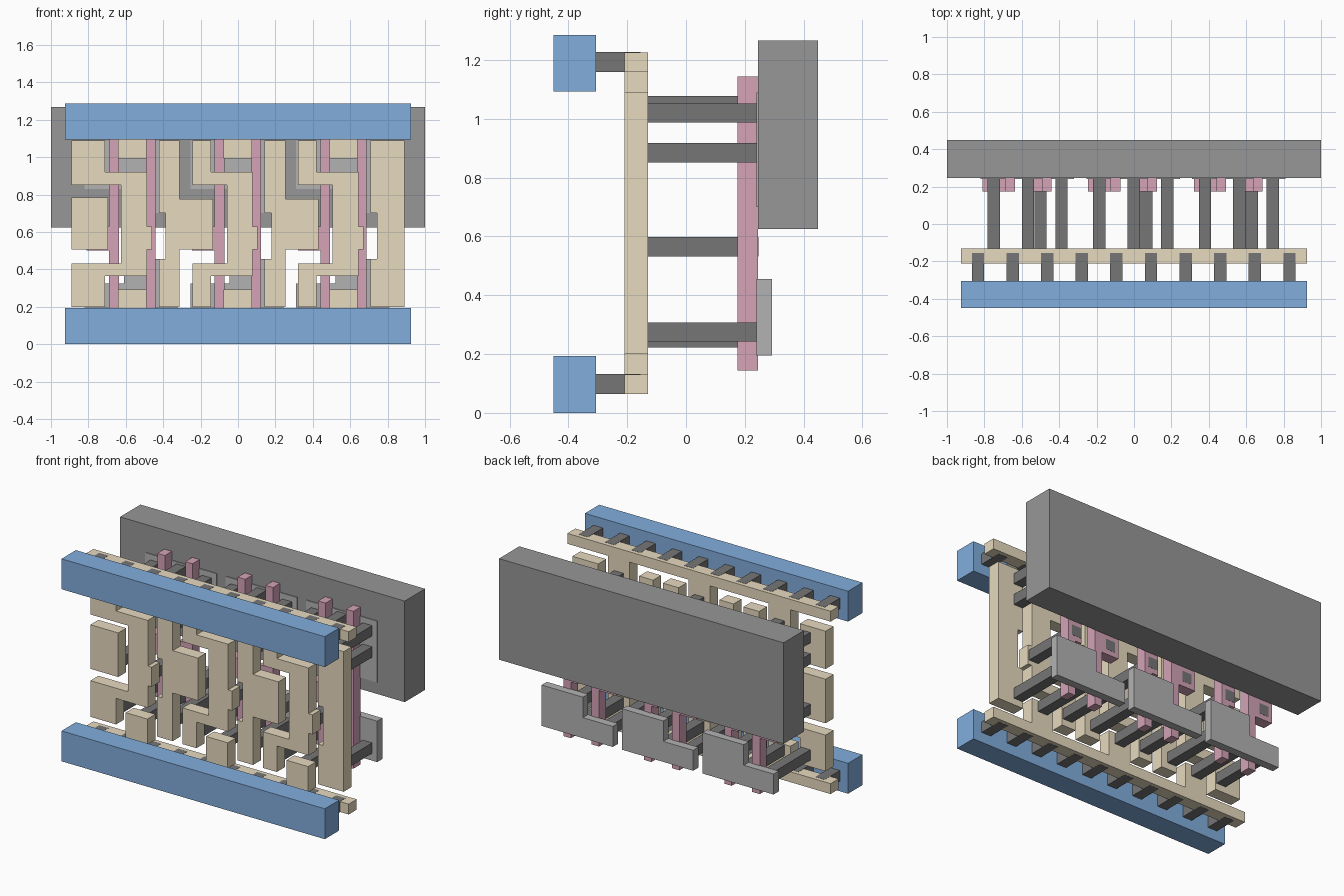
import bpy, bmesh

if "Cube" in bpy.data.objects:
    bpy.data.objects.remove(bpy.data.objects["Cube"])


def material(name, rgb):
    m = bpy.data.materials.new(name)
    m.diffuse_color = (*rgb, 1)
    m.use_nodes = True
    m.node_tree.nodes["Principled BSDF"].inputs["Base Color"].default_value = m.diffuse_color
    return m


BLUE = material("blue_metal", (0.22, 0.42, 0.72))
TAN = material("tan_metal", (0.80, 0.70, 0.52))
PINK = material("pink_gate", (0.66, 0.37, 0.47))
DARK = material("dark_contact", (0.18, 0.18, 0.18))
WELL = material("well_grey", (0.31, 0.31, 0.31))
LIGHT = material("light_grey", (0.45, 0.45, 0.45))


def plate(name, outline, y0, y1, mat):
    """Extrude a flat x-z outline from y0 to y1."""
    bm = bmesh.new()
    face = bm.faces.new([bm.verts.new((x, y0, z)) for x, z in outline])
    ext = bmesh.ops.extrude_face_region(bm, geom=[face])
    verts = [v for v in ext["geom"] if isinstance(v, bmesh.types.BMVert)]
    bmesh.ops.translate(bm, verts=verts, vec=(0, y1 - y0, 0))
    bmesh.ops.recalc_face_normals(bm, faces=bm.faces)
    me = bpy.data.meshes.new(name)
    bm.to_mesh(me)
    bm.free()
    me.materials.append(mat)
    ob = bpy.data.objects.new(name, me)
    bpy.context.collection.objects.link(ob)
    return ob


def box(name, x0, x1, y0, y1, z0, z1, mat):
    return plate(name, [(x0, z0), (x1, z0), (x1, z1), (x0, z1)], y0, y1, mat)


def shift(pts, d):
    return [(x + d, z) for x, z in pts]


M0, M1 = -0.21, -0.13      # tan layer depth
P0, P1 = 0.175, 0.245      # gate layer depth
D0, D1 = 0.24, 0.292       # diffusion depth
H = 0.033                  # contact half width

# Power rails with their contact rows
for side, zb, zt in (("lower", 0.0, 0.065), ("upper", 1.093, 1.16)):
    box(side + "_power_rail", -0.925, 0.925, -0.45, -0.306, zb, zb + 0.193, BLUE)
    box(side + "_tan_rail", -0.925, 0.925, M0, M1, zt, zt + 0.066, TAN)
    for i in range(10):
        x = -0.834 + i * 0.185
        box(side + "_rail_contact", x - H, x + H, -0.306, -0.155,
            zt - 0.001, zt + 0.067, DARK)

# Back well slab
box("well_slab", -1, 1, 0.245, 0.449, 0.625, 1.267, WELL)

# Three repeated cells
for i in range(3):
    d = i * 0.565
    left = -0.89 if i == 0 else -0.808 + d   # first cell has wider pads

    # Output track: two pads joined by a column with a side nub
    plate("output_track", [
        (left, 0.2), (-0.71 + d, 0.2), (-0.71 + d, 0.365), (-0.487 + d, 0.365),
        (-0.487 + d, 0.505), (-0.46 + d, 0.505), (-0.46 + d, 0.63),
        (-0.487 + d, 0.63), (-0.487 + d, 0.92), (-0.71 + d, 0.92),
        (-0.71 + d, 1.09), (left, 1.09), (left, 0.85), (-0.625 + d, 0.85),
        (-0.625 + d, 0.43), (left, 0.43)], M0, M1, TAN)

    # Stubs that tie the cell to the rails
    box("lower_stub", -0.642 + d, -0.49 + d, M0, M1, 0.131, 0.293, TAN)
    box("upper_stub", -0.642 + d, -0.49 + d, M0, M1, 0.993, 1.16, TAN)

    # Gates with contact tabs
    plate("left_gate", shift([
        (-0.69, 0.145), (-0.637, 0.145), (-0.637, 1.145), (-0.69, 1.145),
        (-0.69, 0.63), (-0.81, 0.63), (-0.81, 0.5), (-0.69, 0.5)], d), P0, P1, PINK)
    plate("right_gate", shift([
        (-0.493, 0.145), (-0.442, 0.145), (-0.442, 1.145), (-0.493, 1.145),
        (-0.493, 0.63), (-0.537, 0.63), (-0.537, 0.5), (-0.493, 0.5)], d), P0, P1, PINK)

    # Stepped diffusion plates
    plate("lower_diffusion", shift([
        (-0.82, 0.195), (-0.32, 0.195), (-0.32, 0.455), (-0.61, 0.455),
        (-0.61, 0.325), (-0.82, 0.325)], d), D0, D1, LIGHT)
    plate("upper_diffusion", shift([
        (-0.82, 1.09), (-0.32, 1.09), (-0.32, 0.70), (-0.61, 0.70),
        (-0.61, 0.83), (-0.82, 0.83)], d), D0, D1, LIGHT)

    # Contacts from the tan layer to the diffusion and the gates
    for x, z in ((-0.75, 0.275), (-0.75, 0.885), (-0.75, 1.02), (-0.567, 0.255),
                 (-0.567, 1.045), (-0.388, 0.275), (-0.388, 0.885), (-0.388, 1.02)):
        box("diffusion_contact", x + d - H, x + d + H, M1, D0, z - H, z + H, DARK)
    for x in (-0.75, -0.5):
        box("gate_contact", x + d - H, x + d + H, M1, P1 + 0.001,
            0.565 - H, 0.565 + H, DARK)

# Input pad of the first cell
box("input_pad", -0.89, -0.695, M0, M1, 0.505, 0.785, TAN)

# Links: columns notched around the nub, two with a tab to the next gate
for i in range(3):
    d = i * 0.565
    pts = shift([(-0.422, 0.2), (-0.422, 0.455), (-0.387, 0.455), (-0.387, 0.70),
                 (-0.422, 0.70), (-0.422, 1.09)], d)
    if i < 2:
        r = -0.312 + d
        pts += [(r, 1.09), (r, 0.775), (-0.135 + d, 0.775), (-0.135 + d, 0.505),
                (r, 0.505), (r, 0.2)]
    else:
        pts += [(0.89, 1.09), (0.89, 0.2)]
    plate("link_column", pts, M0, M1, TAN)
